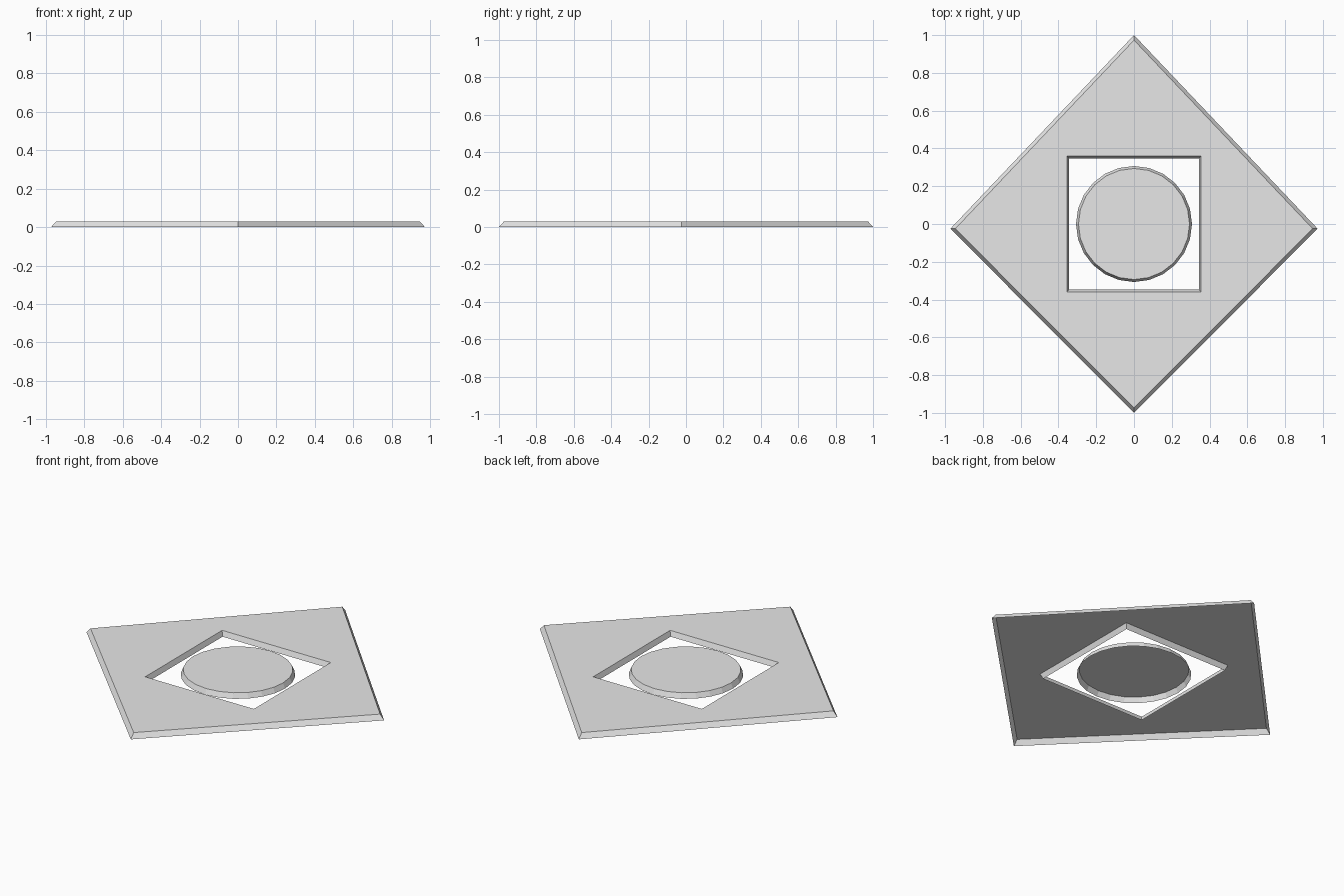
import bpy
import bmesh
from math import sin, cos, tau

cube = bpy.data.objects.get("Cube")
if cube:
    bpy.data.objects.remove(cube, do_unlink=True)

HEIGHT = 0.03

grey = bpy.data.materials.new("light_grey")
grey.use_nodes = True
colour = (0.8, 0.8, 0.8, 1)
grey.diffuse_color = colour
grey.node_tree.nodes["Principled BSDF"].inputs["Base Color"].default_value = colour


def ring(bm, points, z):
    return [bm.verts.new((x, y, z)) for x, y in points]


def bridge(bm, a, b):
    n = len(a)
    for i in range(n):
        j = (i + 1) % n
        bm.faces.new((a[i], a[j], b[j], b[i]))


def finish(bm, name):
    mesh = bpy.data.meshes.new(name)
    bm.to_mesh(mesh)
    bm.free()
    mesh.materials.append(grey)
    obj = bpy.data.objects.new(name, mesh)
    bpy.context.collection.objects.link(obj)


def diamond(side, tip):
    # The side corners sit slightly in front of the middle
    return [(side, -0.025), (0, tip), (-side, -0.025), (0, -tip)]


def rectangle(x, y):
    return [(x, -y), (x, y), (-x, y), (-x, -y)]


def circle(radius, sides=24):
    return [(radius * cos(tau * i / sides), radius * sin(tau * i / sides))
            for i in range(sides)]


# Diamond plate: a shell open underneath, with a sloped rim
# and a square opening that widens upwards
bm = bmesh.new()
outer_low = ring(bm, diamond(0.972, 1.0), 0)
outer_top = ring(bm, diamond(0.946, 0.973), HEIGHT)
inner_top = ring(bm, rectangle(0.355, 0.359), HEIGHT)
inner_low = ring(bm, rectangle(0.344, 0.347), 0)
bridge(bm, outer_low, outer_top)
bridge(bm, inner_top, inner_low)
for i in range(4):
    j = (i + 1) % 4
    bm.faces.new((outer_top[i], inner_top[j], inner_top[i]))
    bm.faces.new((outer_top[i], outer_top[j], inner_top[j]))
finish(bm, "diamond_plate")

# Tapered round disc in the middle of the opening, also open underneath
bm = bmesh.new()
low = ring(bm, circle(0.307), 0)
top = ring(bm, circle(0.294), HEIGHT)
bridge(bm, low, top)
bm.faces.new(top)
finish(bm, "centre_disc")
